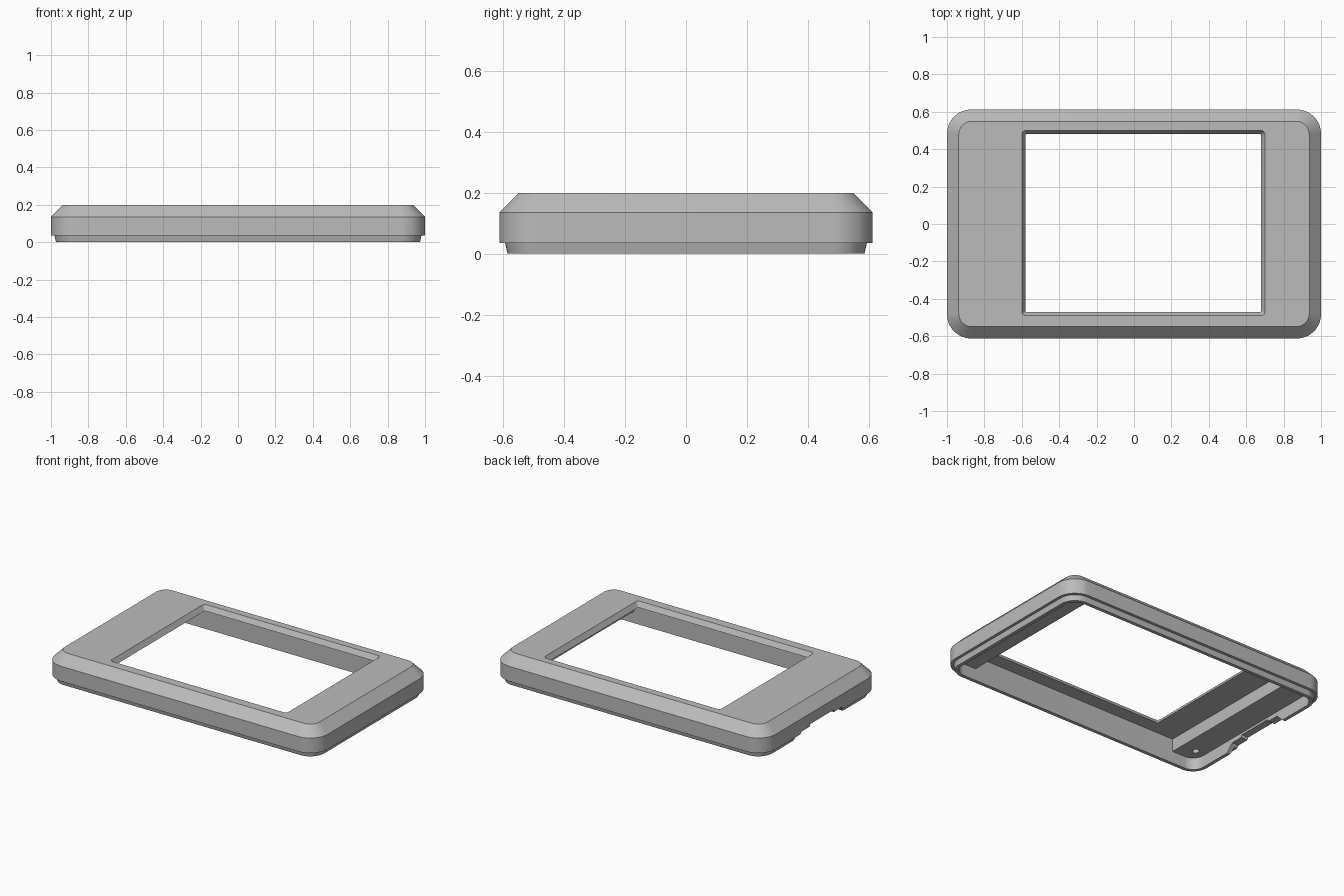
import bpy, bmesh, math

SEGMENTS = 12

old = bpy.data.objects.get("Cube")
if old:
    bpy.data.objects.remove(old, do_unlink=True)

# One flat grey plastic
plastic = bpy.data.materials.new("grey_plastic")
plastic.use_nodes = True
GREY = (0.5, 0.5, 0.5, 1)
plastic.diffuse_color = GREY
bsdf = next(n for n in plastic.node_tree.nodes if n.type == 'BSDF_PRINCIPLED')
bsdf.inputs["Base Color"].default_value = GREY


def rounded_rect(x0, x1, y0, y1, radii, z):
    """Closed loop; radii run from the +x+y corner anticlockwise."""
    corners = ((x1, y1, -1, -1), (x0, y1, 1, -1), (x0, y0, 1, 1), (x1, y0, -1, 1))
    loop = []
    for i, ((x, y, sx, sy), r) in enumerate(zip(corners, radii)):
        for s in range(SEGMENTS + 1):
            a = math.pi / 2 * (i + s / SEGMENTS)
            loop.append((x + sx * r + r * math.cos(a), y + sy * r + r * math.sin(a), z))
    return loop


def make_object(name, bm):
    bmesh.ops.recalc_face_normals(bm, faces=bm.faces)
    mesh = bpy.data.meshes.new(name)
    bm.to_mesh(mesh)
    bm.free()
    obj = bpy.data.objects.new(name, mesh)
    bpy.context.collection.objects.link(obj)
    mesh.materials.append(plastic)
    return obj


def loft(name, loops, ring=False):
    """Skin successive loops; a ring joins the last to the first, else both are capped."""
    bm = bmesh.new()
    rows = [[bm.verts.new(p) for p in loop] for loop in loops]
    pairs = list(zip(rows, rows[1:]))
    if ring:
        pairs.append((rows[-1], rows[0]))
    else:
        bm.faces.new(rows[0])
        bm.faces.new(rows[-1])
    for a, b in pairs:
        for i in range(len(a)):
            j = (i + 1) % len(a)
            bm.faces.new((a[i], a[j], b[j], b[i]))
    return make_object(name, bm)


def cut(target, cutter):
    mod = target.modifiers.new("cut", 'BOOLEAN')
    mod.operation = 'DIFFERENCE'
    mod.solver = 'EXACT'
    mod.object = cutter
    select(target)
    bpy.ops.object.modifier_apply(modifier=mod.name)
    bpy.data.objects.remove(cutter, do_unlink=True)


def select(obj):
    bpy.ops.object.select_all(action='DESELECT')
    obj.select_set(True)
    bpy.context.view_layer.objects.active = obj


def outline(inset, z, r):
    return rounded_rect(-1 + inset, 1 - inset, -0.612 + inset, 0.612 - inset, [r] * 4, z)


def window(inset, z):
    return rounded_rect(-0.6 + inset, 0.7 - inset, -0.49 + inset, 0.5 - inset,
                        [0.022 - inset * 0.8] * 4, z)


# Shell: stepped lip, wall, bevelled face, window and hollow underside
CEILING = 0.165
shell = loft("bezel_shell", [
    outline(0.027, 0, 0.105),
    outline(0.019, 0.035, 0.112),
    outline(0, 0.035, 0.13),
    outline(0, 0.135, 0.13),
    outline(0.063, 0.198, 0.07),
    window(0, 0.198),
    window(0.02, CEILING),
    outline(0.05, CEILING, 0.08),
    outline(0.05, 0, 0.08),
], ring=True)

# Cable notch in the underside of the narrow end, with sloping ends
for wide, narrow, top in ((0.26, 0.21, 0.05), (0.15, 0.12, 0.065)):
    profile = [(-wide, -0.02), (wide, -0.02), (wide, 0.0), (narrow, top),
               (-narrow, top), (-wide, 0.0)]
    notch = loft("notch_cutter", [[(x, y, z) for y, z in profile] for x in (-1.1, -0.9)])
    cut(shell, notch)

# Screw ledges at both ends, each with two blind holes
LEDGE = 0.08
ledges = []
for name, side in (("left_screw_ledge", 1), ("right_screw_ledge", -1)):
    x0, x1 = sorted((side * 0.775, side * 0.953))
    r = 0.08
    radii = [r, 0.001, 0.001, r] if side > 0 else [0.001, r, r, 0.001]
    ledge = loft(name, [rounded_rect(x0, x1, -0.565, 0.565, radii, z)
                        for z in (LEDGE, CEILING + 0.003)])
    for y in (-0.47, 0.47):
        hx, hr = side * 0.88, 0.021
        hole = loft("hole_cutter", [rounded_rect(hx - hr, hx + hr, y - hr, y + hr, [hr * 0.99] * 4, z)
                                    for z in (LEDGE - 0.03, LEDGE + 0.055)])
        cut(ledge, hole)
    ledges.append(ledge)

for obj in [shell] + ledges:
    select(obj)
    bpy.ops.object.shade_smooth_by_angle(angle=math.radians(25))
